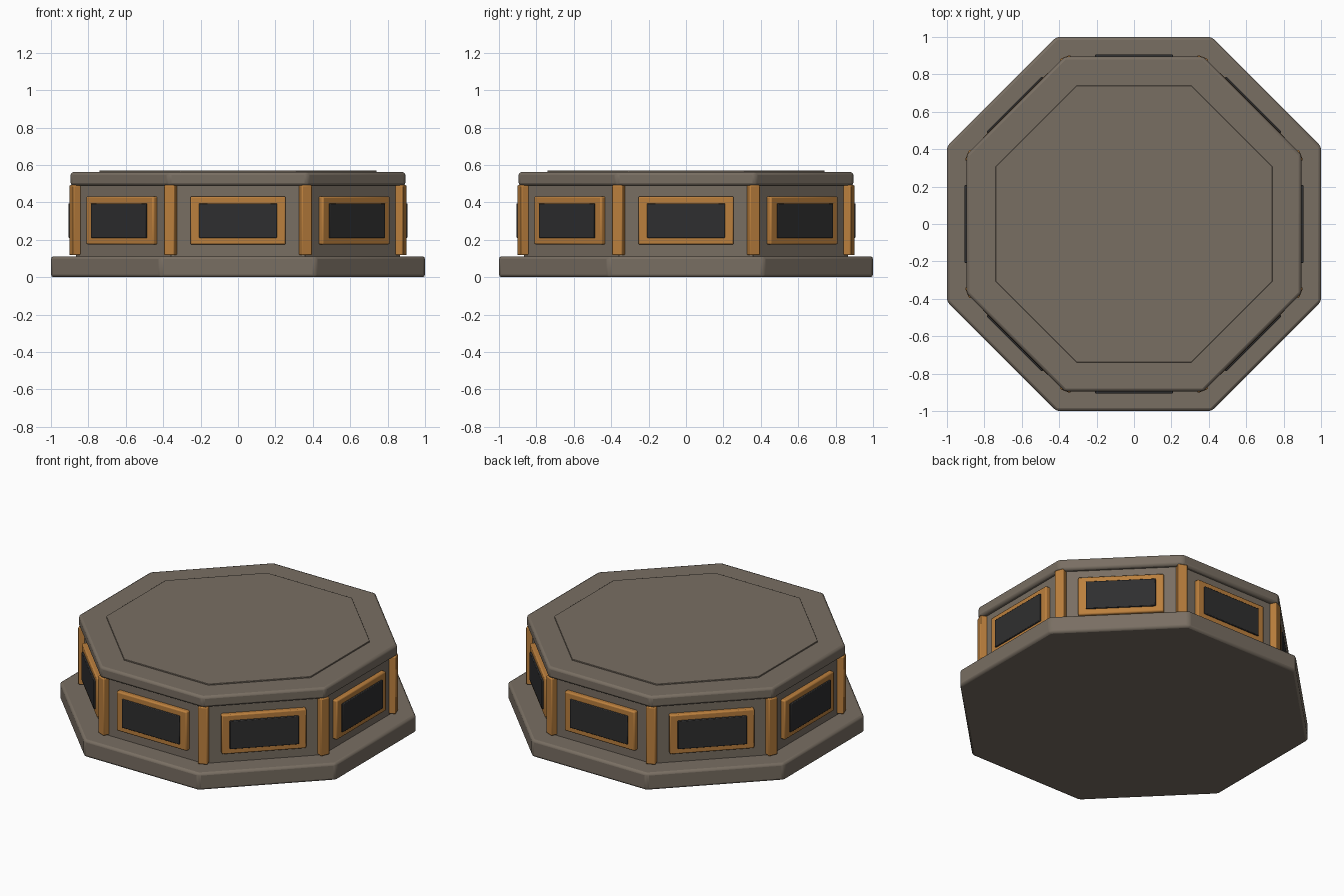
import bpy, bmesh, math
from mathutils import Matrix

if "Cube" in bpy.data.objects:
    bpy.data.objects.remove(bpy.data.objects["Cube"])


def material(name, color):
    m = bpy.data.materials.new(name)
    m.diffuse_color = (*color, 1)
    m.use_nodes = True
    m.node_tree.nodes["Principled BSDF"].inputs["Base Color"].default_value = m.diffuse_color
    return m


STONE = material("brown stone", (0.19, 0.157, 0.123))
WOOD = material("orange wood", (0.50, 0.215, 0.047))
DARK = material("dark panel", (0.028, 0.028, 0.029))


def finish(name, bm, mat, bevel):
    me = bpy.data.meshes.new(name)
    bmesh.ops.recalc_face_normals(bm, faces=bm.faces)
    bm.to_mesh(me)
    bm.free()
    me.materials.append(mat)
    ob = bpy.data.objects.new(name, me)
    bpy.context.collection.objects.link(ob)
    if bevel:
        b = ob.modifiers.new("bevel", "BEVEL")
        b.width = bevel
        b.segments = 2
        b.limit_method = "ANGLE"
        b.angle_limit = math.radians(30)
    bpy.ops.object.select_all(action="DESELECT")
    ob.select_set(True)
    bpy.context.view_layer.objects.active = ob
    bpy.ops.object.shade_smooth_by_angle(angle=math.radians(30))
    return ob


# Octagonal slab with flat sides facing the axes
def slab(name, apothem, z0, z1, bevel):
    bm = bmesh.new()
    r = apothem / math.cos(math.pi / 8)
    ring = [bm.verts.new((r * math.cos(a), r * math.sin(a), z0))
            for a in (math.pi / 8 + i * math.pi / 4 for i in range(8))]
    face = bm.faces.new(ring)
    top = bmesh.ops.extrude_face_region(bm, geom=[face])["geom"]
    for v in top:
        if isinstance(v, bmesh.types.BMVert):
            v.co.z = z1
    finish(name, bm, STONE, bevel)


# Box placed around the centre: inner/outer radius, tangential width, height
def ring_box(name, angle, r0, r1, width, z0, z1, mat, bevel):
    bm = bmesh.new()
    bmesh.ops.create_cube(bm, size=1)
    place = (Matrix.Rotation(angle, 4, "Z")
             @ Matrix.Translation(((r0 + r1) / 2, 0, (z0 + z1) / 2))
             @ Matrix.Diagonal((r1 - r0, width, z1 - z0, 1)))
    bmesh.ops.transform(bm, matrix=place, verts=bm.verts)
    finish(name, bm, mat, bevel)


slab("base", 1.0, 0.0, 0.112, 0.015)
slab("body", 0.866, 0.10, 0.50, 0)
slab("cap", 0.895, 0.49, 0.562, 0.015)
slab("top_inlay", 0.74, 0.55, 0.57, 0.002)

# Framed panel on each side, post on each corner
for i in range(8):
    a = i * math.pi / 4
    ring_box(f"panel_frame_{i}", a, 0.85, 0.896, 0.51, 0.175, 0.432, WOOD, 0.008)
    ring_box(f"dark_panel_{i}", a, 0.87, 0.906, 0.416, 0.21, 0.395, DARK, 0.004)
    ring_box(f"corner_post_{i}", a + math.pi / 8, 0.92, 0.966, 0.06,
             0.118, 0.492, WOOD, 0.006)
